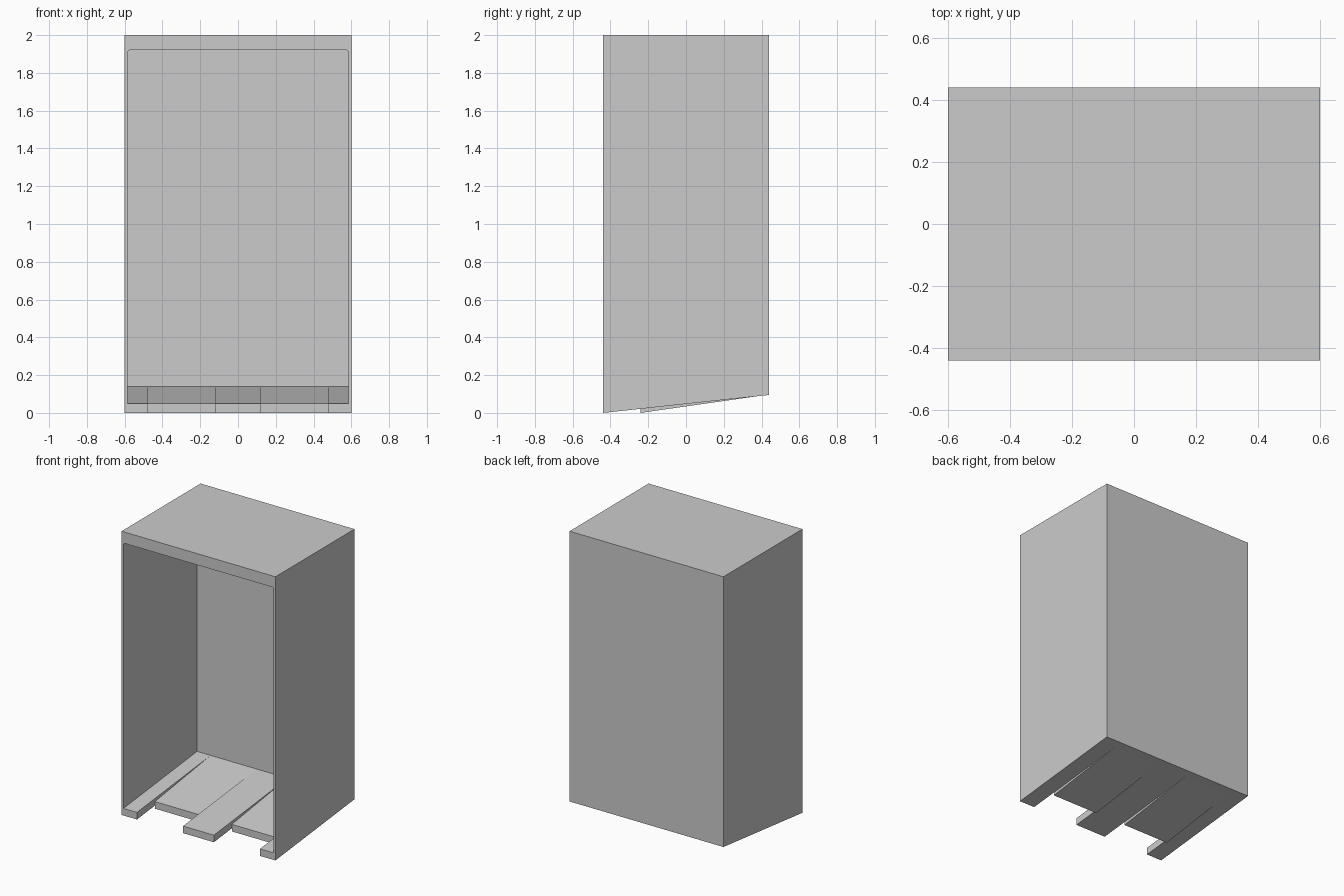
import bpy
import bmesh

old = bpy.data.objects.get("Cube")
if old:
    bpy.data.objects.remove(old, do_unlink=True)

grey = bpy.data.materials.new("plain grey")
grey.use_nodes = True
colour = (0.6, 0.6, 0.6, 1)
grey.diffuse_color = colour
grey.node_tree.nodes["Principled BSDF"].inputs["Base Color"].default_value = colour

HALF_W, FRONT, BACK, TOP = 0.6, -0.44, 0.44, 2.0
INNER_W, INNER_BACK, INNER_TOP = 0.585, 0.38, 1.92
BAY = (0.12, 0.48)          # extent of each floor notch across x
NOTCH_BACK = -0.24
RISE = 0.095                # height gained by the floor, front to back
FLOOR = 0.05


def prism(name, profile, x0, x1, round_above=None):
    """Extrude a (y, z) profile across x, optionally rounding the high long edges."""
    bm = bmesh.new()
    face = bm.faces.new([bm.verts.new((x0, y, z)) for y, z in profile])
    moved = bmesh.ops.extrude_face_region(bm, geom=[face])["geom"]
    bmesh.ops.translate(bm, vec=(x1 - x0, 0, 0),
                        verts=[v for v in moved if isinstance(v, bmesh.types.BMVert)])
    bmesh.ops.recalc_face_normals(bm, faces=bm.faces)
    if round_above:
        rim = [e for e in bm.edges
               if all(v.co.z > round_above for v in e.verts)
               and e.verts[0].co.x == e.verts[1].co.x]
        bmesh.ops.bevel(bm, geom=rim, offset=0.012, segments=3,
                        profile=0.5, affect='EDGES')
    mesh = bpy.data.meshes.new(name)
    bm.to_mesh(mesh)
    bm.free()
    mesh.materials.append(grey)
    obj = bpy.data.objects.new(name, mesh)
    bpy.context.collection.objects.link(obj)
    return obj


def cut(target, cutter):
    """Subtract the cutter from the target and discard it."""
    mod = target.modifiers.new("cut", 'BOOLEAN')
    mod.operation, mod.solver, mod.object = 'DIFFERENCE', 'EXACT', cutter
    bpy.context.view_layer.objects.active = target
    bpy.ops.object.modifier_apply(modifier=mod.name)
    bpy.data.objects.remove(cutter, do_unlink=True)


def floor_height(y):
    return FLOOR + RISE * (y - FRONT) / (BACK - FRONT)


# Casing with sloping underside, hollowed from the open front
casing = prism("casing", [(FRONT, 0), (BACK, RISE), (BACK, TOP), (FRONT, TOP)],
               -HALF_W, HALF_W)
ahead = FRONT - 0.1
cut(casing, prism("cavity", [(ahead, floor_height(ahead)),
                             (INNER_BACK, floor_height(INNER_BACK)),
                             (INNER_BACK, INNER_TOP), (ahead, INNER_TOP)],
                  -INNER_W, INNER_W, round_above=1))

# Notched floor bays, each with a shorter and steeper panel between the tabs
for side, label in ((1, "left"), (-1, "right")):
    x0, x1 = sorted(side * x for x in BAY)
    cut(casing, prism("bay_cutter", [(ahead, -0.1), (INNER_BACK, -0.1),
                                     (INNER_BACK, 0.3), (ahead, 0.3)], x0, x1))
    back_top = floor_height(INNER_BACK)
    prism(label + "_floor_panel",
          [(NOTCH_BACK, 0), (INNER_BACK, back_top - FLOOR),
           (INNER_BACK, back_top), (NOTCH_BACK, FLOOR)], x0, x1)
